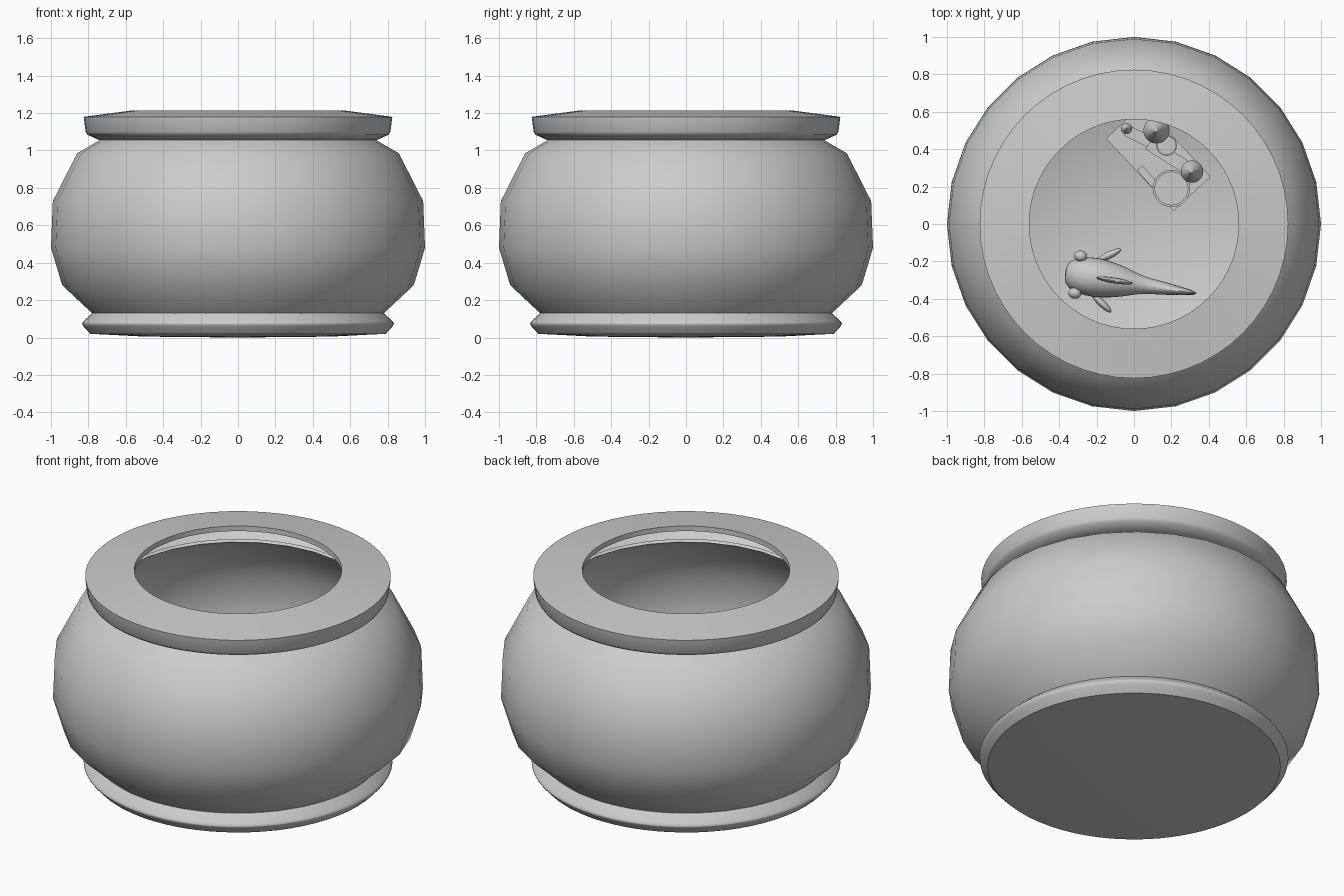
import bpy
import bmesh
from math import cos, sin, pi, radians, atan2
from mathutils import Matrix, Vector

cube = bpy.data.objects.get("Cube")
if cube:
    bpy.data.objects.remove(cube, do_unlink=True)

grey = bpy.data.materials.new("plain grey")
grey.use_nodes = True
grey.diffuse_color = (0.6, 0.6, 0.6, 1)
grey.node_tree.nodes["Principled BSDF"].inputs["Base Color"].default_value = (0.6, 0.6, 0.6, 1)


def finish(name, bm, matrix=Matrix(), angle=42):
    """Turn a bmesh into a smooth shaded object with sharp corners kept."""
    bmesh.ops.remove_doubles(bm, verts=bm.verts, dist=0.0001)
    bmesh.ops.recalc_face_normals(bm, faces=bm.faces)
    mesh = bpy.data.meshes.new(name)
    bm.to_mesh(mesh)
    bm.free()
    mesh.materials.append(grey)
    obj = bpy.data.objects.new(name, mesh)
    bpy.context.collection.objects.link(obj)
    obj.matrix_world = matrix
    bpy.ops.object.select_all(action='DESELECT')
    obj.select_set(True)
    bpy.context.view_layer.objects.active = obj
    bpy.ops.object.shade_smooth_by_angle(angle=radians(angle))
    return obj


def lathe(name, profile, steps, at=(0, 0, 0), closed=False):
    """Spin a radius/height profile around the vertical axis."""
    bm = bmesh.new()
    verts = [bm.verts.new((r, 0, z)) for r, z in profile]
    edges = [bm.edges.new(pair) for pair in zip(verts, verts[1:])]
    if closed:
        edges.append(bm.edges.new((verts[-1], verts[0])))
    bmesh.ops.spin(bm, geom=verts + edges, cent=(0, 0, 0), axis=(0, 0, 1),
                   angle=2 * pi, steps=steps)
    return finish(name, bm, Matrix.Translation(at))


def box(name, size, matrix):
    bm = bmesh.new()
    bmesh.ops.create_cube(bm, size=1, matrix=Matrix.Diagonal((*size, 1)))
    return finish(name, bm, matrix)


def ellipsoid(name, size, matrix):
    bm = bmesh.new()
    bmesh.ops.create_uvsphere(bm, u_segments=20, v_segments=12, radius=1,
                              matrix=Matrix.Diagonal((*size, 1)))
    return finish(name, bm, matrix)


# Bowl: foot, thin-walled body and overhanging rim
lathe("bowl_foot", [(0, 0), (0.5, 0.005), (0.79, 0.02), (0.825, 0.058), (0.833, 0.072),
                    (0.833, 0.076), (0.825, 0.088), (0.78, 0.13), (0, 0.13)], 64)
lathe("bowl_body", [(0, 0.11), (0.76, 0.11), (0.78, 0.13), (0.94, 0.28), (1, 0.48),
                    (0.99, 0.73), (0.86, 0.985), (0.74, 1.055), (0.72, 1.045),
                    (0.84, 0.97), (0.967, 0.72), (0.977, 0.48), (0.918, 0.29),
                    (0.76, 0.15), (0, 0.15)], 28)
lathe("bowl_rim", [(0.74, 1.055), (0.805, 1.084), (0.815, 1.1), (0.825, 1.18), (0.56, 1.215),
                   (0.56, 1.185), (0.79, 1.155), (0.785, 1.105), (0.72, 1.06)], 56, closed=True)

# Castle on a slab
FLOOR = 0.15
turn = Matrix.Rotation(radians(-47), 4, 'Z')
box("castle_slab", (0.53, 0.27, 0.04), Matrix.Translation((0.13, 0.355, FLOOR + 0.02)) @ turn)


def open_tower(name, x, y, r, h):
    lathe(name, [(0, 0), (r * 0.92, 0), (r * 0.92, h * 0.8), (r, h * 0.85), (r, h),
                 (r * 0.88, h), (r * 0.88, h * 0.85), (0, h * 0.85)], 24, (x, y, FLOOR))


def roofed_tower(name, x, y, r, h):
    lathe(name + "_shaft", [(0, 0), (r * 0.75, 0), (r * 0.75, h), (0, h)], 20, (x, y, FLOOR))
    lathe(name + "_roof", [(0, h), (r, h), (r * 0.85, h + r * 0.6), (r * 0.45, h + r * 1.3),
                           (r * 0.15, h + r * 2), (0, h + r * 2.5)], 20, (x, y, FLOOR))


def wall(name, start, end, thick, h):
    a, b = Vector(start), Vector(end)
    d, mid = b - a, (a + b) / 2
    m = Matrix.Translation((mid.x, mid.y, FLOOR + h / 2))
    box(name, (d.length, thick, h), m @ Matrix.Rotation(atan2(d.y, d.x), 4, 'Z'))


open_tower("castle_round_tower", 0.2, 0.19, 0.1, 0.2)
open_tower("castle_keep", 0.175, 0.42, 0.055, 0.3)
roofed_tower("castle_tall_tower", 0.12, 0.5, 0.07, 0.34)
roofed_tower("castle_side_tower", 0.31, 0.28, 0.06, 0.26)
roofed_tower("castle_small_tower", -0.04, 0.51, 0.03, 0.2)
wall("castle_back_wall", (0.08, 0.43), (0.3, 0.29), 0.07, 0.17)
wall("castle_side_wall", (-0.04, 0.5), (0.1, 0.43), 0.06, 0.15)
wall("castle_step", (0.03, 0.3), (0.11, 0.21), 0.04, 0.07)

# Fish: lofted body flowing into an upright tail
fish = Matrix.Translation((-0.37, -0.26, 0.52)) @ Matrix.Rotation(radians(-9), 4, 'Z')
stations = [(0, 0.04, 0.04), (0.03, 0.085, 0.085), (0.12, 0.11, 0.12), (0.22, 0.105, 0.12),
            (0.33, 0.08, 0.09), (0.42, 0.045, 0.055), (0.5, 0.04, 0.05),
            (0.6, 0.027, 0.09), (0.72, 0.01, 0.12)]
bm = bmesh.new()
SIDES = 16
rings = [[bm.verts.new((x, w * cos(2 * pi * i / SIDES), h * sin(2 * pi * i / SIDES)))
          for i in range(SIDES)] for x, w, h in stations]
for a, b in zip(rings, rings[1:]):
    for i in range(SIDES):
        j = (i + 1) % SIDES
        bm.faces.new((a[i], a[j], b[j], b[i]))
bm.faces.new(rings[0])
bm.faces.new(rings[-1])
body = finish("fish_body", bm, fish, 60)
body.modifiers.new("round", 'SUBSURF').levels = 1

# Fish eyes, side fins and back fin
for side, label in ((1, "right"), (-1, "left")):
    ellipsoid(label + "_eye", (0.035, 0.03, 0.035),
              fish @ Matrix.Translation((0.07, side * 0.1, 0.04)))
    ellipsoid(label + "_side_fin", (0.07, 0.02, 0.035),
              fish @ Matrix.Translation((0.22, side * 0.13, -0.03))
              @ Matrix.Rotation(side * radians(35), 4, 'Z'))
ellipsoid("back_fin", (0.1, 0.015, 0.06),
          fish @ Matrix.Translation((0.27, 0, 0.12)) @ Matrix.Rotation(radians(10), 4, 'Y'))
